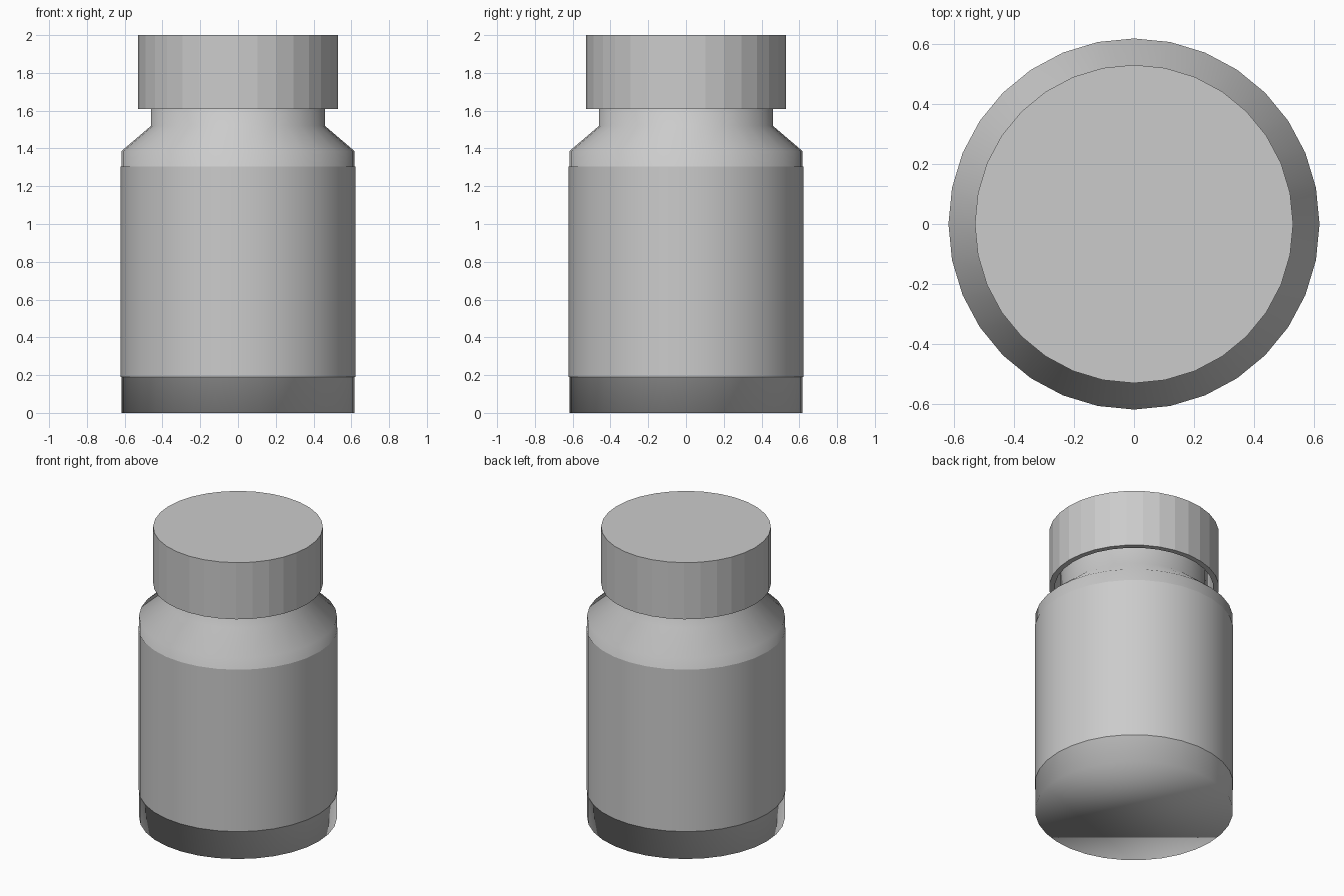
import bpy
import bmesh
from math import cos, sin, tau

if "Cube" in bpy.data.objects:
    bpy.data.objects.remove(bpy.data.objects["Cube"])

SIDES = 32


def lathe(name, profile, cap_start=False, cap_end=False, smooth=True):
    """Revolve (radius, height) points around z; optionally close the ends."""
    bm = bmesh.new()
    rings = [[bm.verts.new((r * cos(tau * i / SIDES), r * sin(tau * i / SIDES), z))
              for i in range(SIDES)] for r, z in profile]
    for a, b in zip(rings, rings[1:]):
        for i in range(SIDES):
            j = (i + 1) % SIDES
            bm.faces.new((a[i], a[j], b[j], b[i]))
    if cap_start:
        bm.faces.new(rings[0][::-1])
    if cap_end:
        bm.faces.new(rings[-1])
    for f in bm.faces:
        f.smooth = smooth
    mesh = bpy.data.meshes.new(name)
    bm.to_mesh(mesh)
    bm.free()
    obj = bpy.data.objects.new(name, mesh)
    bpy.context.collection.objects.link(obj)
    return obj


# Bottle body with sloped shoulder and neck running up into the cap
lathe("bottle_body", [(0.618, 0), (0.618, 1.385), (0.46, 1.52), (0.46, 1.9)],
      cap_start=True)

# Plain label sleeve wrapped around the body
lathe("label", [(0.621, 0.19), (0.621, 1.305)])

# Hollow faceted cap: inner top, inner wall, rim, outer wall, outer top
lathe("cap", [(0.495, 1.95), (0.495, 1.61), (0.53, 1.61), (0.53, 2.0)],
      cap_start=True, cap_end=True, smooth=False)
